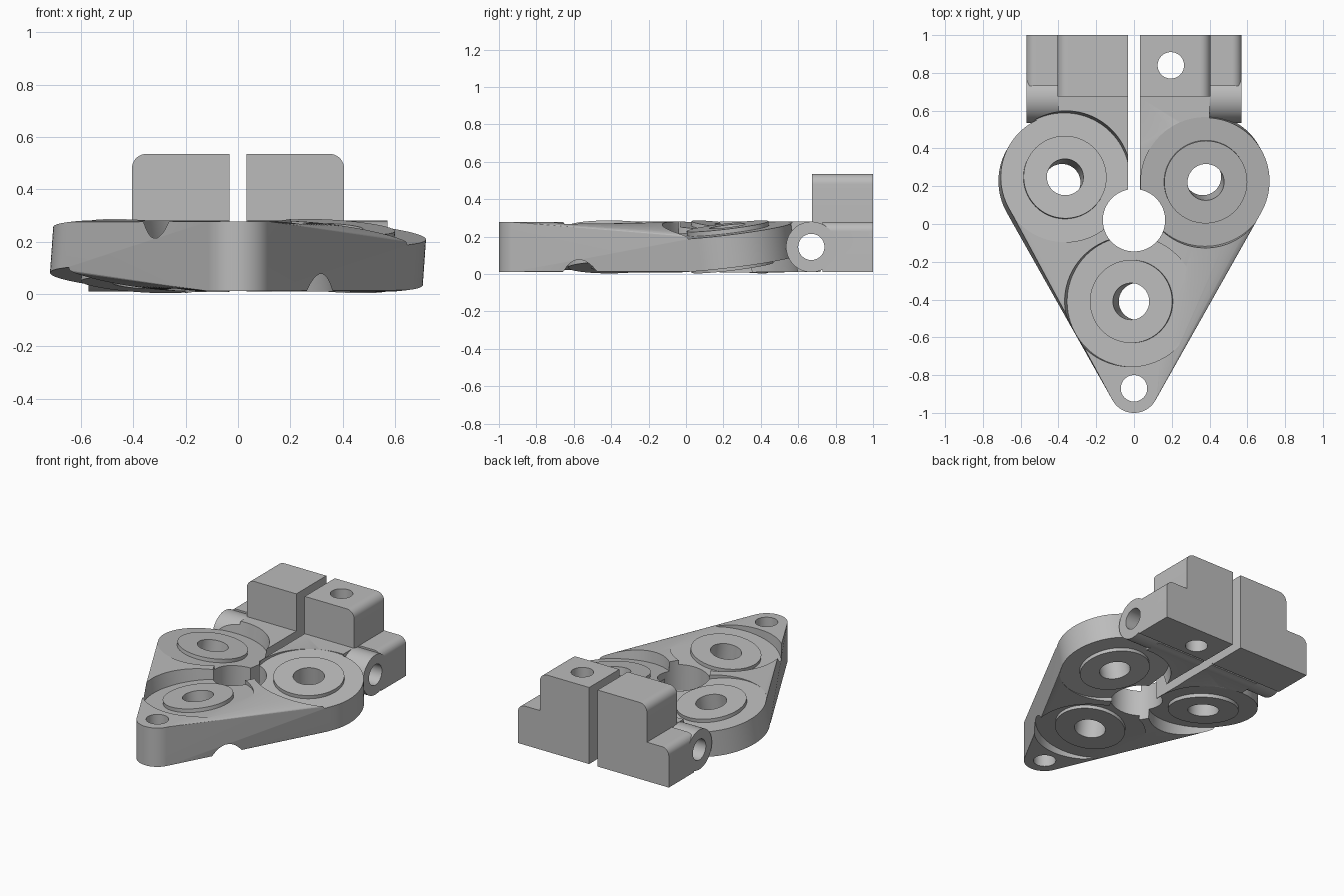
import bpy, bmesh, math
from mathutils import Matrix, Vector

if "Cube" in bpy.data.objects:
    bpy.data.objects.remove(bpy.data.objects["Cube"], do_unlink=True)

MID = 0.145             # mid height of the plate
BOTTOM, TOP = 0.012, 0.28
CENTRE = Vector((0, 0.02, MID))
TILT = math.radians(8)

steel = bpy.data.materials.new("grey_metal")
steel.use_nodes = True
grey = (0.5, 0.5, 0.5, 1)
steel.diffuse_color = grey
steel.node_tree.nodes["Principled BSDF"].inputs["Base Color"].default_value = grey


def finish(name, bm):
    bmesh.ops.recalc_face_normals(bm, faces=bm.faces)
    mesh = bpy.data.meshes.new(name)
    bm.to_mesh(mesh)
    bm.free()
    mesh.materials.append(steel)
    obj = bpy.data.objects.new(name, mesh)
    bpy.context.collection.objects.link(obj)
    return obj


def add_cylinder(bm, frame, radius, low, high):
    """Cylinder along the frame's local z, from low to high."""
    place = frame @ Matrix.Translation((0, 0, (low + high) / 2))
    bmesh.ops.create_cone(bm, cap_ends=True, segments=96, radius1=radius,
                          radius2=radius, depth=high - low, matrix=place)


def cylinder(name, frame, radius, low, high):
    bm = bmesh.new()
    add_cylinder(bm, frame, radius, low, high)
    return finish(name, bm)


def block(name, low, high, rounding=0):
    """Box with optional rounding of its upper edges along y."""
    low, high = Vector(low), Vector(high)
    bm = bmesh.new()
    place = Matrix.Translation((low + high) / 2) @ Matrix.Diagonal((*(high - low), 1))
    bmesh.ops.create_cube(bm, size=1, matrix=place)
    if rounding:
        edges = [e for e in bm.edges
                 if all(v.co.z > high.z - 0.001 for v in e.verts)
                 and abs(e.verts[0].co.x - e.verts[1].co.x) < 0.001]
        bmesh.ops.bevel(bm, geom=edges, offset=rounding, segments=10,
                        profile=0.5, affect='EDGES')
    return finish(name, bm)


def combine(target, tools, operation):
    """Boolean each tool into the target, then drop the tool."""
    for tool in tools:
        tool.hide_render = True
        mod = target.modifiers.new(tool.name, 'BOOLEAN')
        mod.operation, mod.solver, mod.object = operation, 'EXACT', tool
        bpy.context.view_layer.update()
        result = bpy.data.meshes.new_from_object(
            target.evaluated_get(bpy.context.evaluated_depsgraph_get()))
        target.modifiers.clear()
        target.data = result
        bpy.data.objects.remove(tool, do_unlink=True)


# Three tilted boss frames, each leaning clockwise around the centre
bosses = []
for degrees in (30, 150, 270):
    a = math.radians(degrees)
    radial = Vector((math.cos(a), math.sin(a), 0))
    bosses.append(Matrix.Translation(CENTRE + radial * 0.43)
                  @ Matrix.Rotation(TILT, 4, radial))
# Make sure the axis leans clockwise (towards the front on the left boss)
if (bosses[0].to_3x3() @ Vector((0, 0, 1))).y > 0:
    bosses = [b @ Matrix.Rotation(-2 * TILT, 4, b.to_3x3().inverted() @ (b.translation - CENTRE))
              for b in bosses]

# Plate: skin stretched around the two rear bosses and the nose
bm = bmesh.new()
for frame in bosses[:2]:
    add_cylinder(bm, frame, 0.34, -0.09, 0.09)
nose = Matrix.Translation((0, -0.87, 0))
add_cylinder(bm, nose, 0.13, BOTTOM, 0.277)
hull = bmesh.ops.convex_hull(bm, input=bm.verts)
bmesh.ops.delete(bm, geom=list({g for g in hull["geom_interior"] + hull["geom_unused"]
                               if isinstance(g, bmesh.types.BMVert)}), context='VERTS')
hull_points = [v.co.copy() for v in bm.verts]
bm.free()
bm = bmesh.new()
for p in hull_points:
    bm.verts.new(p)
bmesh.ops.convex_hull(bm, input=bm.verts)
bmesh.ops.dissolve_limit(bm, angle_limit=0.002, verts=bm.verts, edges=bm.edges)
plate = finish("clamp_plate", bm)

# Neck, hinge barrel and stepped clamp block
along_x = Matrix.Translation((0, 0.67, MID)) @ Matrix.Rotation(math.pi / 2, 4, 'Y')
combine(plate, [
    block("neck", (-0.4, 0.15, BOTTOM), (0.4, 0.72, TOP)),
    cylinder("barrel", along_x, 0.135, -0.57, 0.57),
    block("lower_block", (-0.57, 0.73, BOTTOM), (0.57, 1, 0.278), 0.05),
    block("upper_block", (-0.405, 0.675, 0.1), (0.405, 1, 0.535), 0.055),
], 'UNION')

# Tilted recesses above and below, with raised rings
for frame in bosses:
    combine(plate, [cylinder("recess_top", frame, 0.345, 0.088, 0.3),
                    cylinder("recess_bottom", frame, 0.345, -0.3, -0.088)], 'DIFFERENCE')
combine(plate, [cylinder("ring", f, 0.22, -0.112, 0.112) for f in bosses], 'UNION')

# Holes and clamping slot
upright = Matrix.Translation((0.195, 0.84, 0))
holes = [cylinder("boss_hole", f, 0.097, -0.3, 0.3) for f in bosses]
holes += [cylinder("centre_hole", Matrix.Translation(CENTRE), 0.165, -0.4, 0.4),
          cylinder("nose_hole", nose, 0.07, -0.2, 0.5),
          cylinder("block_hole", upright, 0.07, -0.2, 0.8),
          cylinder("barrel_hole", along_x, 0.07, -1, 1),
          block("slot", (-0.032, 0.02, -0.2), (0.032, 1.2, 0.8))]
combine(plate, holes, 'DIFFERENCE')

# Smooth curved walls, keep edges sharp
bpy.ops.object.select_all(action='DESELECT')
plate.select_set(True)
bpy.context.view_layer.objects.active = plate
bpy.ops.object.shade_smooth_by_angle(angle=math.radians(20))
